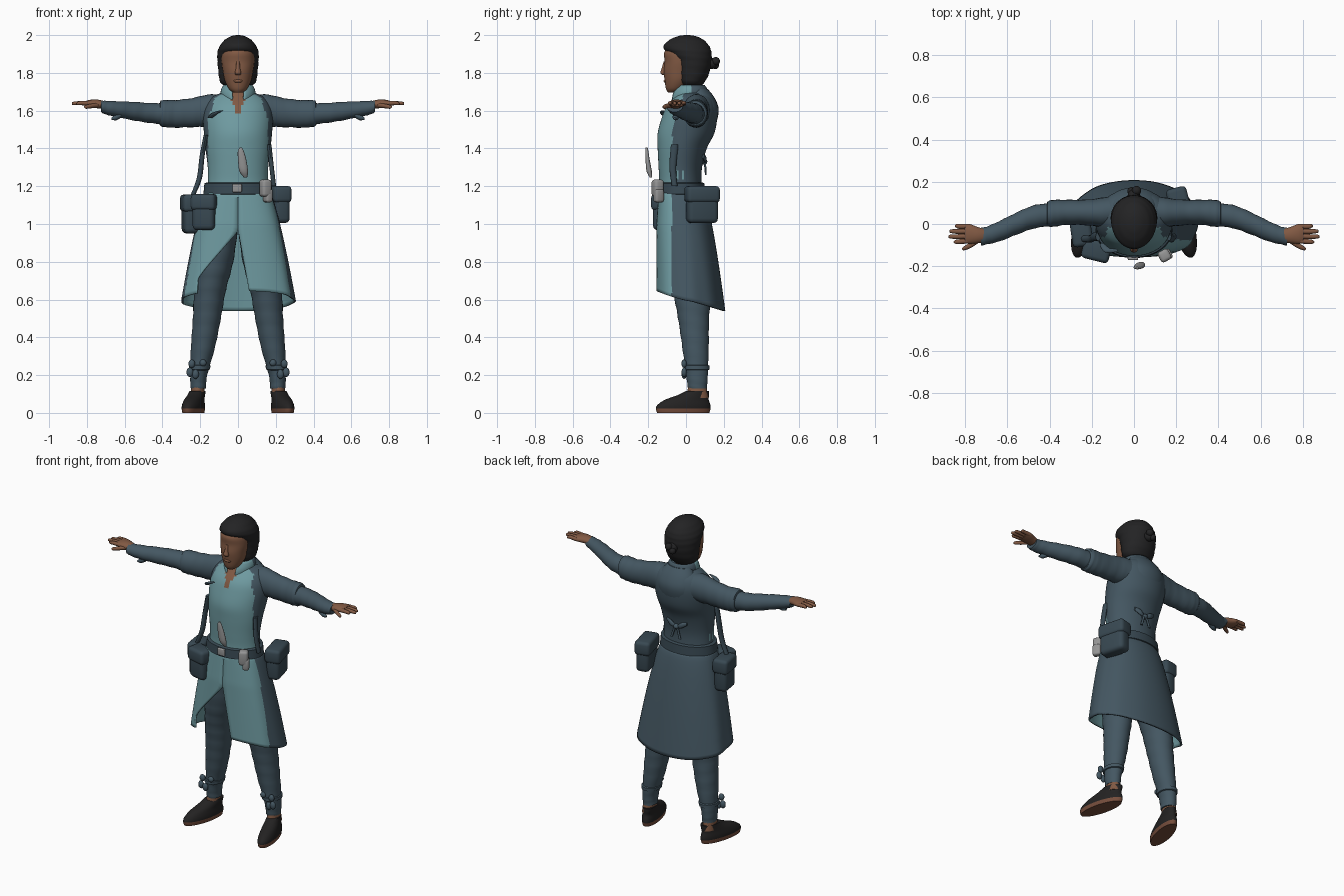
import bpy, bmesh, math
from mathutils import Vector, Matrix

def material(name, r, g, b):
    m = bpy.data.materials.new(name)
    m.diffuse_color = (r, g, b, 1)
    return m

COAT = material("dark_teal_cloth", .058, .095, .122)
LIGHT = material("light_teal_cloth", .16, .33, .36)
SKIN = material("brown_skin", .22, .10, .056)
HAIR = material("black_hair", .017, .017, .018)
SHOE = material("black_leather", .017, .016, .016)
SOLE = material("brown_sole", .18, .075, .045)
BAG = material("slate_bag", .04, .066, .085)
GREY = material("grey_metal", .30, .30, .30)

def finish(bm, name, mats, rule=None, mirror=False, closed=True):
    if closed:
        bmesh.ops.recalc_face_normals(bm, faces=bm.faces)
    for f in bm.faces:
        f.smooth = True
        if rule:
            f.material_index = rule(f.calc_center_median())
    me = bpy.data.meshes.new(name)
    bm.to_mesh(me)
    bm.free()
    me.set_sharp_from_angle(angle=math.radians(45))
    for m in mats:
        me.materials.append(m)
    ob = bpy.data.objects.new(name, me)
    bpy.context.collection.objects.link(ob)
    if mirror:
        ob.modifiers.new("mirror", 'MIRROR')
    return ob

def smooth_rings(rings, sub):
    """Catmull-Rom interpolation between rings."""
    r = [Vector(q) for q in rings]
    out = []
    for i in range(len(r) - 1):
        a, b, c, d = r[max(i - 1, 0)], r[i], r[i + 1], r[min(i + 2, len(r) - 1)]
        for k in range(sub):
            t = k / sub
            out.append(.5 * (2 * b + (c - a) * t + (2 * a - 5 * b + 4 * c - d) * t * t
                             + (3 * b - a - 3 * c + d) * t ** 3))
    return out + [r[-1]]

def loft(name, rings, mats, axis='z', n=24, sub=4, rule=None, mirror=False, wob=0, shear=0):
    """Closed loft through ellipses (x, y, z, radius_a, radius_b)."""
    bm = bmesh.new()
    rows = []
    for k, q in enumerate(smooth_rings(rings, sub)):
        row = []
        for i in range(n):
            a = 2 * math.pi * i / n
            w = 1 + wob * math.sin(k * 1.9 + 1.5 * math.sin(a))
            c, s = q[3] * w * math.cos(a), q[4] * w * math.sin(a)
            p = Vector((q[0], q[1], q[2])) + (Vector((c, s, 0)) if axis == 'z' else Vector((0, c, s)))
            p.x -= shear * (p.y - .06)
            row.append(bm.verts.new(p))
        rows.append(row)
    for r0, r1 in zip(rows, rows[1:]):
        for i in range(n):
            bm.faces.new((r0[i], r0[(i + 1) % n], r1[(i + 1) % n], r1[i]))
    bm.faces.new(rows[0])
    bm.faces.new(rows[-1])
    return finish(bm, name, mats, rule, mirror)

def sheet(name, fn, rows, cols, mats, rule, thick):
    """Open cloth surface fn(t, u), lined with the second material."""
    bm = bmesh.new()
    v = [[bm.verts.new(fn(j / rows, i / cols)) for i in range(cols + 1)] for j in range(rows + 1)]
    for j in range(rows):
        for i in range(cols):
            bm.faces.new((v[j][i], v[j + 1][i], v[j + 1][i + 1], v[j][i + 1]))
    ob = finish(bm, name, mats, rule, closed=False)
    m = ob.modifiers.new("thickness", 'SOLIDIFY')
    m.thickness, m.material_offset = thick, 1
    return ob

def box(name, loc, dims, mat, bevel=.02, rz=0, mirror=False):
    bm = bmesh.new()
    bmesh.ops.create_cube(bm, size=1, matrix=Matrix.Translation(loc) @ Matrix.Rotation(rz, 4, 'Z')
                          @ Matrix.Diagonal((*dims, 1)))
    bmesh.ops.bevel(bm, geom=bm.edges[:], offset=bevel, segments=3, profile=.5, affect='EDGES')
    return finish(bm, name, [mat], mirror=mirror)

def ball(name, loc, dims, mat, mirror=False):
    bm = bmesh.new()
    bmesh.ops.create_icosphere(bm, subdivisions=3, radius=1,
                               matrix=Matrix.Translation(loc) @ Matrix.Diagonal((*dims, 1)))
    return finish(bm, name, [mat], mirror=mirror)

# Torso: dark coat, light shirt front, skin at the open neck
def torso_rule(c):
    if c.y < 0 and c.z > 1.58 and abs(c.x) < (c.z - 1.57) * .4:
        return 2
    return 1 if c.y < -.015 and abs(c.x) < .158 - max(0, c.z - 1.55) * .3 else 0

loft("torso", [(0, -.03, 1.14, .17, .12), (0, -.03, 1.22, .16, .112), (0, -.03, 1.30, .16, .115),
               (0, -.02, 1.40, .172, .13), (0, 0, 1.48, .18, .15), (0, .018, 1.56, .185, .147),
               (0, .03, 1.62, .175, .135), (0, .04, 1.67, .14, .105), (0, .035, 1.70, .075, .075)],
     [COAT, LIGHT, SKIN], n=72, sub=5, rule=torso_rule)
loft("hood", [(0, .12, 1.49, .05, .02), (0, .10, 1.54, .11, .062), (0, .095, 1.61, .125, .078),
              (0, .08, 1.67, .11, .07), (0, .065, 1.715, .075, .05)], [COAT])

# Collar, open at the front
def collar(t, u):
    a = .35 + u * (2 * math.pi - .7)
    r = .074 + .014 * math.sin(t * 3)
    front = (1 + math.cos(a)) / 2
    return (r * 1.05 * math.sin(a), .025 - (r + .028 * t * front) * math.cos(a), 1.735 - t * (.05 + .05 * front))
sheet("collar", collar, 6, 40, [COAT, LIGHT], lambda c: int(c.y < .03), .008)

# Coat skirt: flared, split at the front, hem lower at the back
def skirt(t, u):
    z0 = 1.17 - .525 * t
    xl = min(.215, max(0, .96 - z0) * .9)
    xr = max(0, .97 - z0) * .18
    rx = .168 + .135 * t ** .75
    al, ar = (math.asin((x / rx) ** 1.4) for x in (xl, xr))
    a = ar + u * (2 * math.pi - al - ar)
    c, s = math.cos(a), math.sin(a)
    e = 2 / (2.8 if c > 0 else 2.1)
    back = .09 + .118 * t ** .7
    front = -.145 - .012 * min(1, t * 3)
    cy, ry = (back + front) / 2, (back - front) / 2
    hem = .645 - .105 * (1 - c) / 2
    ripple = 1 + .012 * t * math.sin(9 * a)
    return (rx * ripple * math.copysign(abs(s) ** e, s), cy - ry * math.copysign(abs(c) ** e, c),
            1.17 - t * (1.17 - hem))
sheet("coat_skirt", skirt, 28, 110, [COAT, LIGHT], lambda c: int(c.y < -.075), .01)

# Belt, buckle, holster and hanging charm
loft("belt", [(0, -.03, 1.155, .172, .122), (0, -.03, 1.16, .183, .132), (0, -.03, 1.215, .178, .128),
              (0, -.03, 1.22, .165, .118)], [BAG], n=48, sub=1)
box("buckle", (-.005, -.163, 1.19), (.05, .015, .045), GREY, .005)
box("holster", (.145, -.15, 1.19), (.055, .055, .09), GREY, .015, .5)
box("holster_tip", (.158, -.145, 1.15), (.04, .05, .07), GREY, .012, .5)
loft("charm", [(.04, -.185, 1.245, .008, .006), (.03, -.195, 1.28, .023, .014), (.022, -.203, 1.34, .022, .011),
               (.015, -.207, 1.385, .016, .008), (.015, -.208, 1.405, .006, .005)], [GREY], n=16)

# Pouches with flaps
def pouch(name, loc, dims, rz):
    box(name, loc, dims, BAG, .025, rz)
    top = Vector(loc) + Vector((0, 0, dims[2] * .3))
    box(name + "_flap", top, (dims[0] + .014, dims[1] + .014, dims[2] * .46), BAG, .02, rz)
pouch("side_pouch", (-.25, -.035, 1.05), (.085, .13, .2), .15)
pouch("front_pouch", (-.178, -.125, 1.06), (.12, .085, .185), -.25)
pouch("rear_pouch", (.218, .085, 1.10), (.085, .165, .19), .25)

# Side straps and the tie at the back of the waist
loft("side_strap", [(-.245, -.07, 1.14, .012, .015), (-.205, -.07, 1.24, .014, .018),
                    (-.19, -.06, 1.36, .013, .02), (-.17, -.06, 1.47, .012, .02)], [BAG], n=12)
loft("short_strap", [(.19, -.06, 1.2, .012, .015), (.178, -.07, 1.3, .012, .018),
                     (.165, -.06, 1.42, .012, .02)], [BAG], n=12)
loft("chest_tab", [(-.15, -.10, 1.56, .012, .01), (-.125, -.125, 1.585, .02, .012),
                   (-.09, -.125, 1.60, .012, .008)], [COAT], n=12)
ball("waist_knot", (0, .095, 1.33), (.02, .018, .016), COAT)
loft("waist_bow", [(.005, .095, 1.33, .006, .006), (.035, .1, 1.345, .009, .018),
                   (.07, .09, 1.36, .006, .01)], [COAT], axis='x', n=12, mirror=True)
loft("waist_tail", [(.03, .105, 1.26, .008, .005), (.008, .1, 1.33, .007, .006)], [COAT], n=10, mirror=True)

# Sleeves: loose rolled upper part and slimmer forearm
loft("upper_sleeve", [(.08, .06, 1.60, .08, .085), (.16, .055, 1.60, .068, .085), (.24, .055, 1.59, .06, .077),
                      (.33, .055, 1.583, .06, .073), (.385, .05, 1.585, .064, .072), (.41, .048, 1.585, .058, .066),
                      (.412, .046, 1.585, .045, .05)], [COAT], axis='x', mirror=True, wob=.02)
loft("forearm", [(.39, .045, 1.583, .055, .057), (.47, .035, 1.588, .055, .053), (.55, .005, 1.597, .053, .049),
                 (.64, -.035, 1.608, .048, .042), (.70, -.055, 1.616, .042, .036), (.725, -.06, 1.622, .043, .03)],
     [COAT], axis='x', mirror=True, wob=.025)
loft("cuff_tie", [(.62, -.05, 1.58, .018, .018), (.645, -.055, 1.565, .016, .016),
                  (.67, -.06, 1.558, .006, .006)], [COAT], axis='x', n=12, mirror=True)

# Hands
loft("palm", [(.70, -.055, 1.628, .03, .02), (.74, -.053, 1.635, .038, .023), (.78, -.047, 1.638, .047, .02),
              (.805, -.045, 1.638, .044, .014)], [SKIN], axis='x', mirror=True)
for i, tip in enumerate((.855, .88, .875, .85)):
    y = -.08 + i * .023
    loft(f"finger_{i + 1}", [(.785, y, 1.638, .012, .012), (.83, y * 1.05, 1.64, .0115, .011),
                             (tip - .008, y * 1.1 + .003, 1.638, .009, .009), (tip, y * 1.1 + .003, 1.637, .003, .003)],
         [SKIN], axis='x', n=12, sub=3, mirror=True)
loft("thumb", [(.735, -.07, 1.63, .018, .014), (.775, -.1, 1.625, .014, .012), (.805, -.115, 1.62, .01, .01),
               (.815, -.118, 1.62, .003, .003)], [SKIN], axis='x', n=12, mirror=True)

# Head, neck and face
loft("neck", [(0, .03, 1.6, .06, .065), (0, .02, 1.69, .053, .055), (0, 0, 1.78, .05, .055)], [SKIN])
loft("head", [(0, -.068, 1.695, .022, .025), (0, -.056, 1.715, .048, .05), (0, -.04, 1.76, .07, .073),
              (0, -.032, 1.81, .08, .086), (0, -.028, 1.86, .087, .085), (0, -.02, 1.91, .085, .095),
              (0, -.01, 1.95, .06, .07)], [SKIN], n=36)
loft("nose", [(0, -.118, 1.79, .014, .008), (0, -.121, 1.80, .017, .015), (0, -.117, 1.825, .011, .012),
              (0, -.11, 1.86, .009, .008)], [SKIN], n=14)
ball("lips", (0, -.107, 1.757, ), (.025, .012, .009), SKIN)

# Hair with bun
loft("hair", [(0, .03, 1.715, .05, .035), (0, .03, 1.75, .093, .068), (0, .035, 1.80, .103, .088),
              (0, .035, 1.86, .108, .10), (0, .018, 1.905, .109, .117), (0, .002, 1.94, .098, .122),
              (0, .003, 1.975, .07, .09), (0, .005, 1.995, .034, .045), (0, .005, 2.0, .008, .01)],
     [HAIR], n=40, wob=.012)
for i, (x, y, z, r) in enumerate(((0, .135, 1.85, .03), (.012, .158, 1.862, .022), (-.012, .155, 1.84, .02))):
    ball(f"hair_bun_{i + 1}", (x, y, z), (r, r, r), HAIR)

# Trouser legs, ankle ties, ankles and shoes
loft("trouser_leg", [(.21, .06, .13, .04, .05), (.208, .058, .2, .045, .057), (.185, .05, .35, .064, .07),
                     (.165, .04, .5, .074, .082), (.148, .03, .65, .084, .1), (.12, .01, .8, .095, .11),
                     (.09, -.01, .98, .09, .11)], [COAT], n=32, sub=6, mirror=True, wob=.018)
loft("ankle_tie", [(.204, .056, .225, .045, .058), (.204, .056, .23, .055, .068), (.202, .056, .25, .057, .069),
                   (.202, .056, .255, .045, .058)], [COAT], sub=1, mirror=True)
for i, (x, z, h) in enumerate(((.245, .26, .022), (.185, .265, .018), (.255, .215, .025), (.225, .205, .025))):
    ball(f"ankle_bow_{i + 1}", (x, -.01, z), (.018, .014, h), COAT, mirror=True)
loft("ankle", [(.215, .06, .08, .038, .058), (.213, .06, .145, .034, .048)], [SKIN], mirror=True)
loft("shoe", [(.22, -.015, 0, .05, .138), (.22, -.015, .024, .053, .145), (.22, -.01, .045, .052, .138),
              (.219, .005, .07, .047, .115), (.216, .04, .095, .043, .082), (.215, .06, .115, .04, .062)],
     [SHOE, SOLE], n=36, rule=lambda c: int(c.z < .024), mirror=True, shear=.22)
